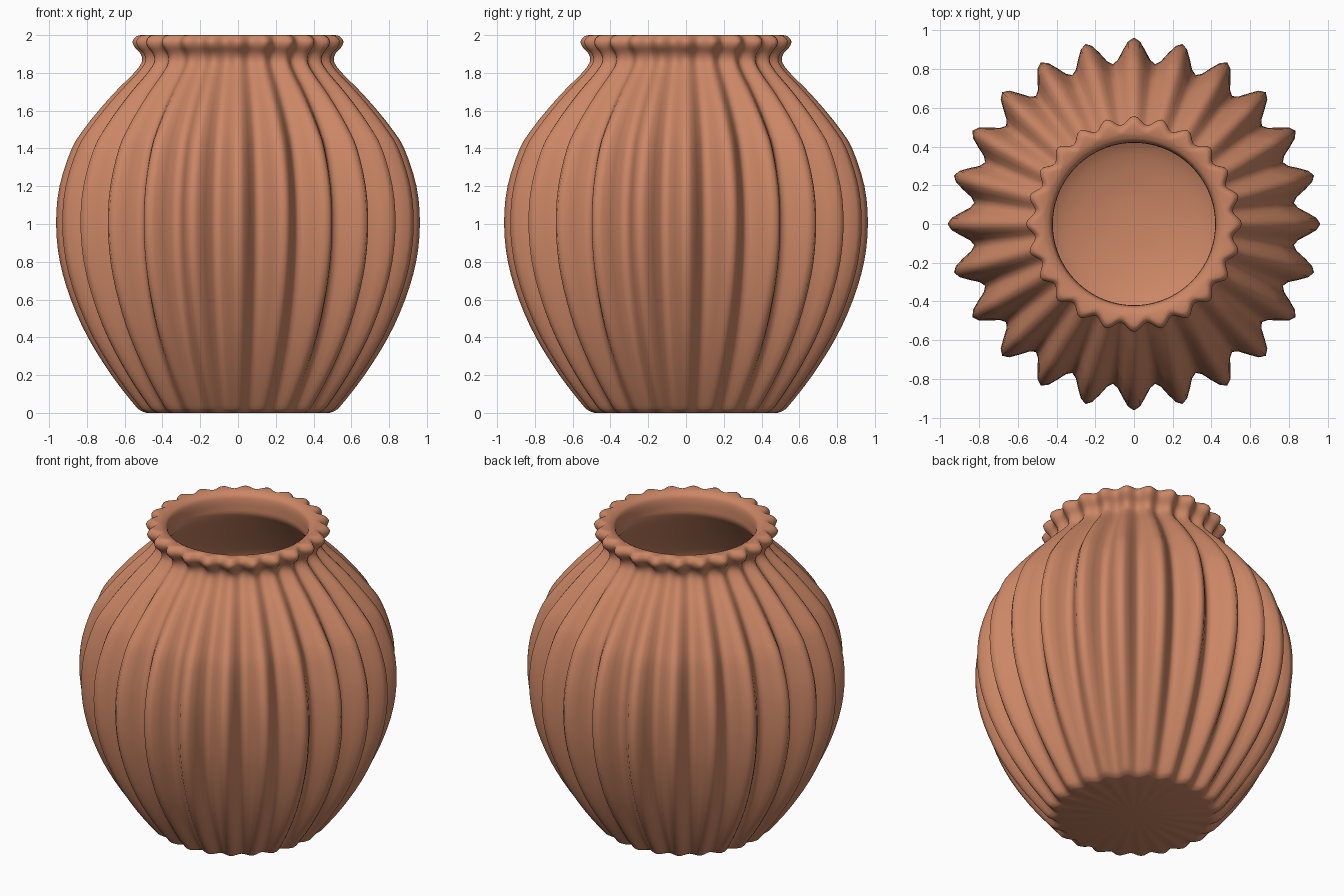
import bpy, bmesh, math
from mathutils import Vector

if "Cube" in bpy.data.objects:
    bpy.data.objects.remove(bpy.data.objects["Cube"])

LOBES, SEGS, STEPS = 24, 192, 3

# Outer profile along the crests (radius, height), base to lip
OUTER = [(0.485, 0.0), (0.515, 0.012), (0.55, 0.045), (0.67, 0.2), (0.795, 0.4),
         (0.885, 0.6), (0.943, 0.8), (0.963, 1.0), (0.945, 1.2), (0.88, 1.4),
         (0.81, 1.51), (0.73, 1.61), (0.64, 1.71), (0.555, 1.795), (0.51, 1.855),
         (0.515, 1.9), (0.55, 1.94), (0.557, 1.97), (0.535, 1.995), (0.51, 2.0)]
# Smooth inner wall, lip to floor
INNER = [(0.465, 1.997), (0.435, 1.98), (0.423, 1.95), (0.42, 1.9), (0.425, 1.85),
         (0.48, 1.78), (0.6, 1.65), (0.72, 1.5), (0.77, 1.35), (0.795, 1.0),
         (0.74, 0.65), (0.6, 0.35), (0.43, 0.14), (0.22, 0.07), (0.1, 0.055)]


def spline(points):
    """Catmull-Rom curve through the profile points."""
    pts = [Vector(p) for p in points]
    out = []
    for i in range(len(pts) - 1):
        a, b, c, d = pts[max(i - 1, 0)], pts[i], pts[i + 1], pts[min(i + 2, len(pts) - 1)]
        for k in range(STEPS):
            t = k / STEPS
            out.append(0.5 * (2 * b + (c - a) * t + (2 * a - 5 * b + 4 * c - d) * t * t
                              + (3 * b - a - 3 * c + d) * t ** 3))
    return out + [pts[-1]]


def ring(bm, r, z, fluted):
    """One ring of vertices; flutes deepen with the radius."""
    depth = 0.13 * (r / 0.963) ** 2 if fluted else 0
    verts = []
    for i in range(SEGS):
        a = math.tau * i / SEGS
        rad = r - depth * (1 - math.cos(LOBES * a)) / 2
        verts.append(bm.verts.new((rad * math.cos(a), rad * math.sin(a), min(z, 2.0))))
    return verts


bm = bmesh.new()
# Fluted outside, then smooth inside
rings = [ring(bm, r, max(z, 0), True) for r, z in spline(OUTER)]
rings += [ring(bm, r, z, False) for r, z in spline(INNER)]
for lo, hi in zip(rings, rings[1:]):
    for i in range(SEGS):
        j = (i + 1) % SEGS
        bm.faces.new((lo[i], lo[j], hi[j], hi[i]))
# Underside and inner floor closed as fans
for loop, z in ((rings[0], 0.0), (rings[-1], 0.05)):
    centre = bm.verts.new((0, 0, z))
    for i in range(SEGS):
        bm.faces.new((loop[i], loop[(i + 1) % SEGS], centre))
bmesh.ops.recalc_face_normals(bm, faces=bm.faces)

mesh = bpy.data.meshes.new("fluted_vase")
bm.to_mesh(mesh)
bm.free()
for p in mesh.polygons:
    p.use_smooth = True
vase = bpy.data.objects.new("fluted_vase", mesh)
bpy.context.collection.objects.link(vase)

# Terracotta
clay = bpy.data.materials.new("terracotta")
clay.diffuse_color = (0.60, 0.24, 0.13, 1)
clay.use_nodes = True
clay.node_tree.nodes["Principled BSDF"].inputs["Base Color"].default_value = clay.diffuse_color
mesh.materials.append(clay)
